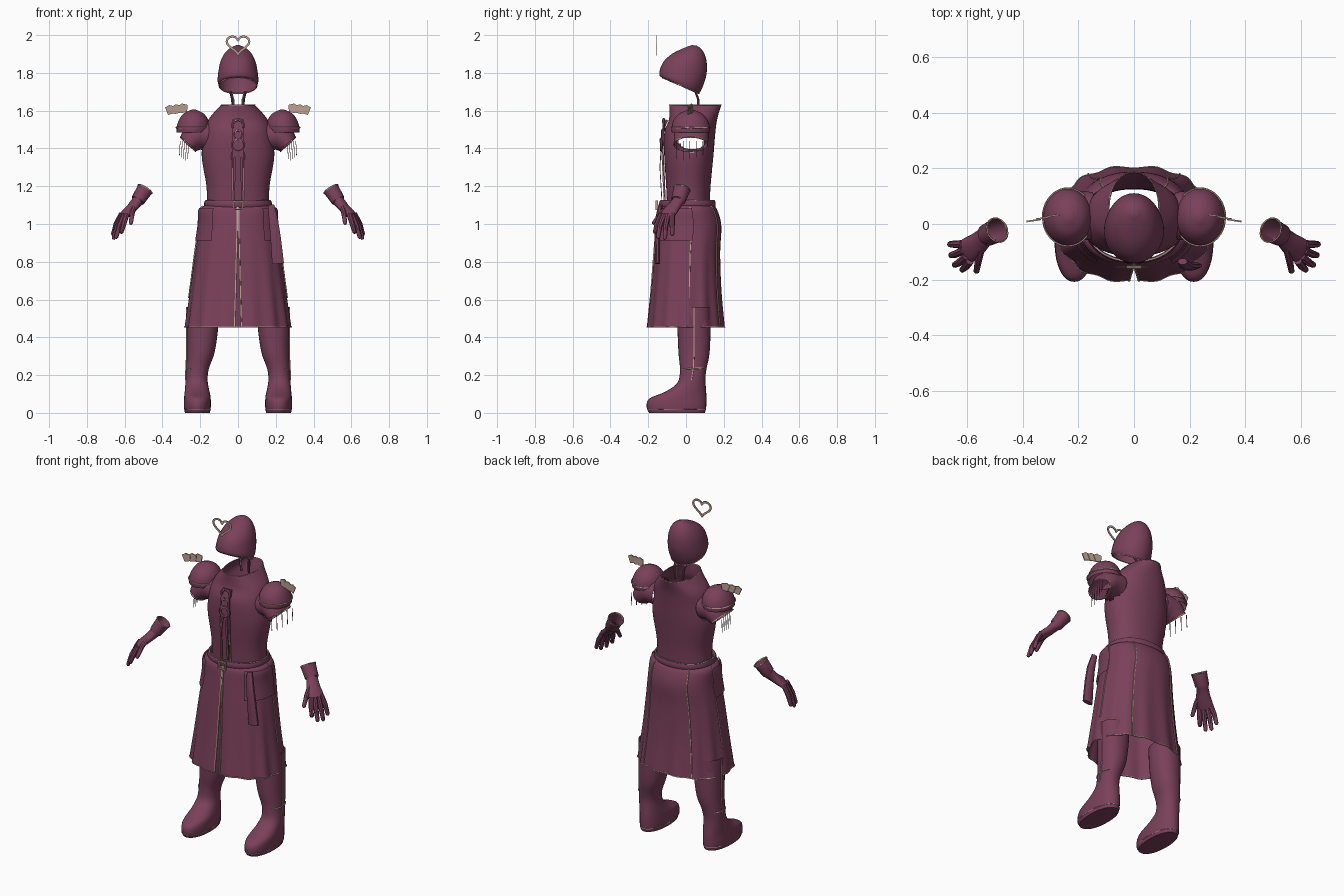
import bpy, bmesh, math
from mathutils import Vector

if "Cube" in bpy.data.objects:
    bpy.data.objects.remove(bpy.data.objects["Cube"])

def material(name, col):
    m = bpy.data.materials.new(name)
    m.diffuse_color = (*col, 1)
    m.use_nodes = True
    m.node_tree.nodes["Principled BSDF"].inputs["Base Color"].default_value = m.diffuse_color
    return m

MAROON = material("maroon cloth", (0.195, 0.052, 0.102))
TAN = material("tan trim", (0.50, 0.35, 0.29))
Y = Vector((0, 1, 0))

def build(name, verts, faces, mat=MAROON, mirror=False):
    me = bpy.data.meshes.new(name)
    me.from_pydata([tuple(v) for v in verts], [], faces)
    bm = bmesh.new()
    bm.from_mesh(me)
    bmesh.ops.recalc_face_normals(bm, faces=bm.faces)
    bm.to_mesh(me)
    bm.free()
    me.materials.append(mat)
    ob = bpy.data.objects.new(name, me)
    bpy.context.collection.objects.link(ob)
    bpy.context.view_layer.objects.active = ob
    ob.select_set(True)
    bpy.ops.object.shade_smooth_by_angle(angle=math.radians(40))
    ob.select_set(False)
    if mirror:
        ob.modifiers.new("mirror", 'MIRROR')
    return ob

def spline(rows, k):
    """Smoothly resample a list of number tuples, k steps per span."""
    out = []
    for i in range(len(rows) - 1):
        a, b, c, d = (rows[max(0, min(len(rows) - 1, i + j))] for j in (-1, 0, 1, 2))
        for s in range(k):
            t = s / k
            out.append(tuple(q + 0.5 * t * (r - p + t * (2*p - 5*q + 4*r - w + t * (3*(q - r) + w - p)))
                             for p, q, r, w in zip(a, b, c, d)))
    return out + [rows[-1]]

def ring_point(r, th, p=2.0, off=0.0, wave=0.0):
    """Ring = (half width, front y, front z, back y, back z, centre x)."""
    hx, fy, fz, by, bz, cx = r
    c, s = math.cos(th), math.sin(th)
    f = 1 + wave * math.sin(14 * th + math.pi / 2)
    x = math.copysign(abs(c) ** (2 / p), c) * (hx * f + off)
    k = math.copysign(abs(s) ** (2 / p), s)
    y = (fy + by) / 2 + k * ((by - fy) / 2 * f + off)
    return Vector((cx + x, y, (fz + bz) / 2 + k * (bz - fz) / 2))

def loft(name, rings, n=40, p=2.0, k=4, bottom=False, top=False, mat=MAROON, mirror=False, skip=None):
    rows = spline(rings, k)
    v = [ring_point(r, 2 * math.pi * j / n, p) for r in rows for j in range(n)]
    f = [(i*n + j, i*n + (j+1) % n, (i+1)*n + (j+1) % n, (i+1)*n + j)
         for i in range(len(rows) - 1) for j in range(n)]
    if skip:
        f = [q for q in f if not skip(sum((v[i] for i in q), Vector()) / 4)]
    if bottom:
        f.append(tuple(range(n)))
    if top:
        f.append(tuple(range(len(v) - n, len(v))))
    return build(name, v, f, mat, mirror)

def sweep(name, pts, radii, n=8, up=Y, mat=MAROON, closed=False, caps=True, mirror=False):
    """Tube along pts; radii is one (a, b) pair or one pair per point."""
    pts = [Vector(q) for q in pts]
    m = len(pts)
    if not isinstance(radii, list):
        radii = [radii] * m
    v = []
    for i, q in enumerate(pts):
        a = pts[(i - 1) % m] if closed else pts[max(i - 1, 0)]
        b = pts[(i + 1) % m] if closed else pts[min(i + 1, m - 1)]
        t = (b - a).normalized()
        side = t.cross(Vector(up))
        side = side.normalized() if side.length > 1e-3 else t.orthogonal().normalized()
        u = side.cross(t)
        for j in range(n):
            w = 2 * math.pi * (j + 0.5) / n
            v.append(q + side * radii[i][0] * math.cos(w) + u * radii[i][1] * math.sin(w))
    f = [(i*n + j, i*n + (j+1) % n, (i+1) % m * n + (j+1) % n, (i+1) % m * n + j)
         for i in range(m if closed else m - 1) for j in range(n)]
    if caps and not closed:
        f += [tuple(range(n)), tuple(range(len(v) - n, len(v)))]
    return build(name, v, f, mat, mirror)

def trim(name, pts, closed=False, mirror=False, r=0.0035):
    return sweep(name, pts, (r, r), 4, (0.1, 1, 0.2), TAN, closed, mirror=mirror)

def flat(z, hx, y0, y1, cx=0.0):
    return (hx, y0, z, y1, z, cx)

def circle(r, p=2.0, off=0.0, n=40, wave=0.0):
    return [ring_point(r, 2 * math.pi * j / n, p, off, wave) for j in range(n)]

# Hood, open underneath, with rim trim
hood = [(.10, -.125, 1.775, .07, 1.69, 0), (.108, -.14, 1.785, .09, 1.73, 0),
        (.104, -.137, 1.82, .108, 1.79, 0), (.094, -.117, 1.862, .11, 1.85, 0),
        (.075, -.075, 1.90, .10, 1.895, 0), (.047, -.02, 1.928, .08, 1.928, 0),
        (.012, .03, 1.947, .055, 1.945, 0)]
loft("hood", hood, top=True)
trim("hood_rim", circle(hood[0]), True)
sweep("neck_strap", [(.04, .05, 1.70), (.03, .065, 1.66), (.026, .07, 1.59)], (.007, .006), mirror=True)
trim("neck_strap_trim", [(.034, .055, 1.70), (.022, .06, 1.66), (.02, .064, 1.6)], mirror=True)

# Heart halo
heart = []
for i in range(28):
    t = 2 * math.pi * i / 28
    h = 13*math.cos(t) - 5*math.cos(2*t) - 2*math.cos(3*t) - math.cos(4*t)
    heart.append((.06 * math.sin(t) ** 3, -.155, 1.945 + .0033 * (h + 2.5)))
sweep("heart_halo", heart, (.0085, .003), 4, mat=TAN, closed=True)

# Torso with arm holes and open collar
torso = [flat(1.08, .165, -.10, .125), flat(1.2, .167, -.105, .13), flat(1.36, .192, -.115, .145),
         flat(1.48, .178, -.115, .155), flat(1.555, .155, -.09, .165), flat(1.63, .09, -.088, .187)]
loft("torso", torso, 64, 2.2, 8, skip=lambda c: abs(c.x) > .1 and
     ((c.y - .03) / .075) ** 2 + ((c.z - 1.46) / .075) ** 2 < 1)
trim("collar_trim", circle(torso[-1], 2.2), True, r=.0025)

# Front placket, its edges, and the chest knot
sweep("placket", [(0, -.112, 1.09), (0, -.118, 1.25), (0, -.124, 1.38), (0, -.122, 1.5), (0, -.10, 1.55)],
      (.04, .008), 4)
trim("placket_trim", [(.032, -.115, 1.1), (.032, -.122, 1.25), (.034, -.128, 1.38)], mirror=True, r=.003)
for z, r in ((1.42, .03), (1.475, .022), (1.525, .028)):
    ring = [(r * math.cos(a * math.pi / 8), -.13 + (z - 1.42) * .12, z + r * math.sin(a * math.pi / 8))
            for a in range(16)]
    sweep("chest_knot", ring, (.009, .008), 6, closed=True)
    trim("knot_trim", [(x * .75, y - .007, zz) for x, y, zz in ring[1:8]], r=.0025)
sweep("chest_ribbon", [(.012, -.132, 1.40), (.02, -.138, 1.3), (.022, -.128, 1.13)], (.009, .003), 4, mirror=True)

# Shoulder domes and open sleeves
dome = [flat(1.485, .085, -.075, .125, .24), flat(1.51, .088, -.077, .127, .238),
        flat(1.55, .078, -.065, .115, .235), flat(1.585, .053, -.035, .085, .235),
        flat(1.605, .012, .012, .038, .235)]
loft("shoulder_dome", dome, 32, top=True, mirror=True)
trim("shoulder_trim", circle(dome[1], off=.002), True, True)
sweep("sleeve", [(.15, .03, 1.465), (.21, .03, 1.472), (.24, .027, 1.45), (.265, .025, 1.422)],
      [(.078, .085), (.08, .092), (.072, .092), (.055, .088)], 32, caps=False, mirror=True)
hem = []
for j in range(24):
    c, s = math.cos(j * math.pi / 12), math.sin(j * math.pi / 12)
    hem.append((.265 + .04 * c, .025 + .09 * s, 1.422 + .038 * c))
trim("sleeve_hem", hem, True, True)
for i in range(5):
    x, y = .262 + .011 * i, -.05 + .035 * i
    sweep("fringe", [(x, y, 1.44), (x + .004, y, 1.335 + .009 * abs(i - 1))], (.002, .002), 4, mirror=True)

# Shoulder feathers: three overlapping plates
for i in range(3):
    x, z, h = .288 + .034 * i, 1.612 - .004 * i, .026
    pts = [(x - .018, z - .018), (x + .014, z - h), (x + .03, z + .012), (x + .008, z + h), (x - .022, z + .018)]
    yy = .035 - .25 * (x - .27)
    v = [(a, yy + d - .15 * (a - x), b) for d in (-.003, .003) for a, b in pts]
    build("shoulder_feather", v, [(0, 1, 2, 3, 4), (9, 8, 7, 6, 5)] +
          [(j, (j + 1) % 5, (j + 1) % 5 + 5, j + 5) for j in range(5)], TAN, True)

# Belt and buckle
for z, r in ((1.105, .02), ):
    sweep("belt", circle(flat(z, .172, -.135, .15), 2.2, n=48), (.008, r), 8, (0, 0, 1), closed=True)
trim("belt_edge", circle(flat(1.124, .17, -.133, .148), 2.2), True)
sweep("buckle", [(-.023, -.155, 1.077), (.023, -.155, 1.077), (.023, -.155, 1.12), (-.023, -.155, 1.12)],
      (.007, .008), 4, mat=TAN, closed=True)

# Skirt, split at the front, with gentle folds
skirt = spline([flat(1.10, .175, -.125, .14), flat(1.075, .20, -.145, .165), flat(.99, .205, -.155, .187),
                flat(.85, .225, -.168, .182), flat(.65, .25, -.185, .188), flat(.455, .277, -.205, .205)], 5)

def skirt_patch(name, a0, a1, rows, n, off=0.0, gap=0.0, mirror=False):
    v = []
    for r in rows:
        g, wv = gap * max(0, 1.0 - r[2]), .022 * max(0, 1.0 - r[2]) / .55
        v += [ring_point(r, a0 + g + (a1 - a0 - 2 * g) * j / n, 2.3, off, wv) for j in range(n + 1)]
    m = n + 1
    f = [(i*m + j, i*m + j + 1, i*m + m + j + 1, i*m + m + j) for i in range(len(rows) - 1) for j in range(n)]
    build(name, v, f, mirror=mirror)
    return v

H = math.pi / 2
sv = skirt_patch("skirt", -H + .01, 3 * H - .01, skirt, 120, gap=.06)
trim("skirt_hem", sv[-121:])
trim("skirt_front_edge", [q + Vector((0, -.002, 0)) for q in sv[::121]], r=.005)
trim("skirt_front_edge", [q + Vector((0, -.002, 0)) for q in sv[120::121]], r=.005)
skirt_patch("hip_flap", -.95, .1, skirt[4:14], 16, off=.01, mirror=True)
for a, i0, i1 in ((.06, 2, 22), (1.0, 1, 26)):
    trim("skirt_seam", [ring_point(r, a, 2.3, .004, .022 * max(0, 1 - r[2]) / .55)
                        for r in skirt[i0:i1]], mirror=True)

# Hanging belt strap on one side
sweep("hanging_strap", [(.175, -.135, 1.10), (.188, -.15, 1.02), (.2, -.152, .92), (.212, -.15, .79)],
      [(.018, .012), (.026, .016), (.03, .016), (.034, .014)], 8)

# Boots with soles and trim
boot = [flat(0, .066, -.195, .10, .215), flat(.03, .071, -.208, .107, .215),
        (.07, -.195, .075, .108, .09, .215), (.064, -.11, .112, .105, .135, .217),
        (.058, -.045, .16, .103, .19, .219), (.06, -.032, .23, .11, .24, .214),
        flat(.32, .073, -.04, .125, .197), flat(.45, .083, -.045, .13, .188), flat(.56, .084, -.045, .13, .186)]
loft("boot", boot, 32, 2.2, 4, bottom=True, mirror=True)
trim("boot_side_trim", [ring_point(r, 0, 2.2, .002) for r in boot[4:]], mirror=True)
trim("boot_band", [ring_point(boot[5], -1.0 + .2 * j, 2.2, .002) for j in range(10)], mirror=True)
trim("sole_trim", circle(flat(.02, .07, -.206, .105, .215), 2.2), True, True, r=.002)

# Gloves: cuff, palm and fingers
SPREAD = (.5, .86, 0)
sweep("glove", [(.492, -.022, 1.185), (.53, -.04, 1.125), (.533, -.042, 1.12), (.562, -.07, 1.085),
                (.588, -.09, 1.06), (.612, -.102, 1.035)],
      [(.043, .045), (.037, .04), (.03, .033), (.024, .04), (.022, .046), (.015, .043)],
      16, SPREAD, caps=False, mirror=True)
cuff = []
ax = Vector((.038, -.018, -.06)).normalized()
sd = ax.cross(Vector(SPREAD)).normalized()
for j in range(20):
    w = j * math.pi / 10
    cuff.append(Vector((.492, -.022, 1.185)) + sd * .043 * math.cos(w) + sd.cross(ax) * .045 * math.sin(w))
trim("cuff_trim", cuff, True, True)
fingers = [((.59, -.132, 1.05), (.605, -.153, 1.0), (.618, -.165, .955)),
           ((.602, -.115, 1.05), (.628, -.138, .99), (.645, -.147, .93)),
           ((.612, -.095, 1.05), (.642, -.108, .985), (.658, -.112, .925)),
           ((.615, -.073, 1.055), (.645, -.073, 1.0), (.662, -.073, .945)),
           ((.548, -.075, 1.10), (.56, -.13, 1.06), (.567, -.17, 1.005))]
for a, b, c in fingers:
    sweep("finger", [a, b, c, Vector(c) + (Vector(c) - Vector(b)) * .12],
          [(.015, .015), (.014, .014), (.011, .011), (.005, .005)], 8, SPREAD, mirror=True)
